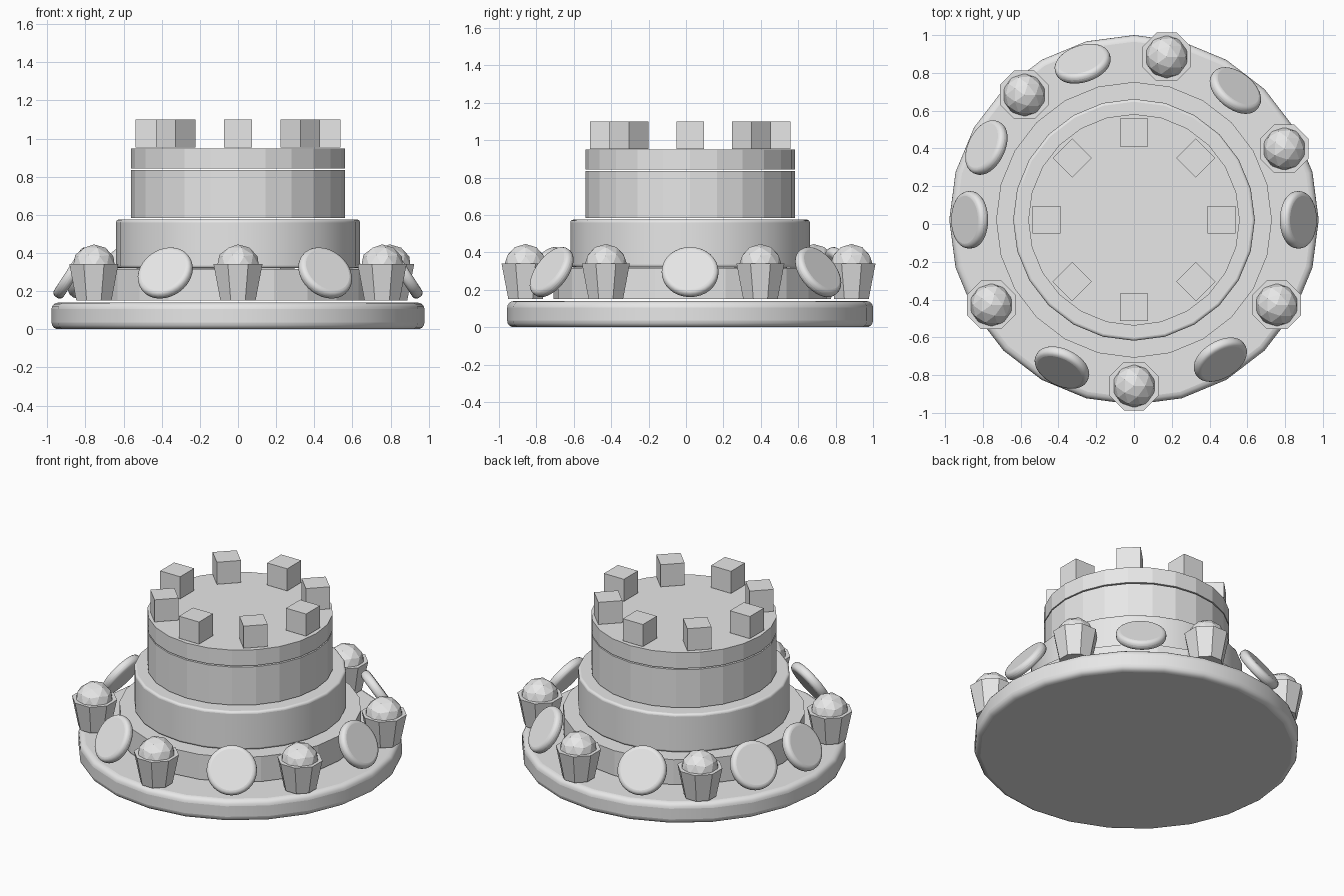
import bpy, math
from mathutils import Matrix, Vector

if "Cube" in bpy.data.objects:
    bpy.data.objects.remove(bpy.data.objects["Cube"], do_unlink=True)

CENTRE_Y = 0.022  # the round plate sits a little behind the middle

grey = bpy.data.materials.new("plain grey")
grey.use_nodes = True
grey.diffuse_color = (0.8, 0.8, 0.8, 1)
grey.node_tree.nodes["Principled BSDF"].inputs["Base Color"].default_value = (0.8, 0.8, 0.8, 1)


def finish(name, bevel=0, smooth=False):
    ob = bpy.context.object
    ob.name = name
    ob.data.materials.append(grey)
    if bevel:
        mod = ob.modifiers.new("rounded rim", 'BEVEL')
        mod.width, mod.segments, mod.limit_method = bevel, 4, 'ANGLE'
    if smooth:
        bpy.ops.object.shade_smooth_by_angle(angle=math.radians(40))
    return ob


def around(radius, degrees, z):
    a = math.radians(degrees)
    return Vector((radius * math.cos(a), CENTRE_Y + radius * math.sin(a), z))


def layer(name, radius, bottom, top, bevel=0, smooth=False):
    bpy.ops.mesh.primitive_cylinder_add(vertices=24, radius=radius, depth=top - bottom,
                                        location=(0, CENTRE_Y, (bottom + top) / 2))
    return finish(name, bevel, smooth)


# Plate and stacked cake tiers, with thin gaps between them
layer("plate", 0.978, 0, 0.14, 0.035, True)
layer("bottom_tier", 0.73, 0.15, 0.316)
layer("middle_tier", 0.64, 0.32, 0.575, 0.015, True)
layer("top_tier", 0.56, 0.583, 0.836)
layer("top_icing", 0.56, 0.844, 0.949)

# Sugar cubes in a ring on top
for i in range(8):
    bpy.ops.mesh.primitive_cube_add(size=0.147, location=around(0.463, i * 45, 1.027),
                                    rotation=(0, 0, math.radians(i * 45)))
    finish("sugar_cube")

# Cupcakes: tapered wrapper and faceted frosting
for angle in (270, 329.2, 25.3, 78.7, 131.3, 210.8):
    bpy.ops.mesh.primitive_cone_add(vertices=8, radius1=0.1, radius2=0.139, depth=0.19,
                                    location=around(0.88, angle, 0.247),
                                    rotation=(0, 0, math.pi / 8))
    finish("cupcake_wrapper")
    bpy.ops.mesh.primitive_ico_sphere_add(subdivisions=2, radius=0.115,
                                          location=around(0.88, angle, 0.33))
    finish("cupcake_frosting")

# Biscuits leaning against the cake
for angle in (0, 51.9, 108.2, 153.9, 180, 244, 301.7):
    bpy.ops.mesh.primitive_cylinder_add(vertices=32, radius=0.152, depth=0.06)
    biscuit = finish("biscuit", 0.025, True)
    biscuit.matrix_world = (Matrix.Translation(around(0.87, angle, 0.295))
                            @ Matrix.Rotation(math.radians(angle), 4, 'Z')
                            @ Matrix.Rotation(math.radians(57), 4, 'Y'))
